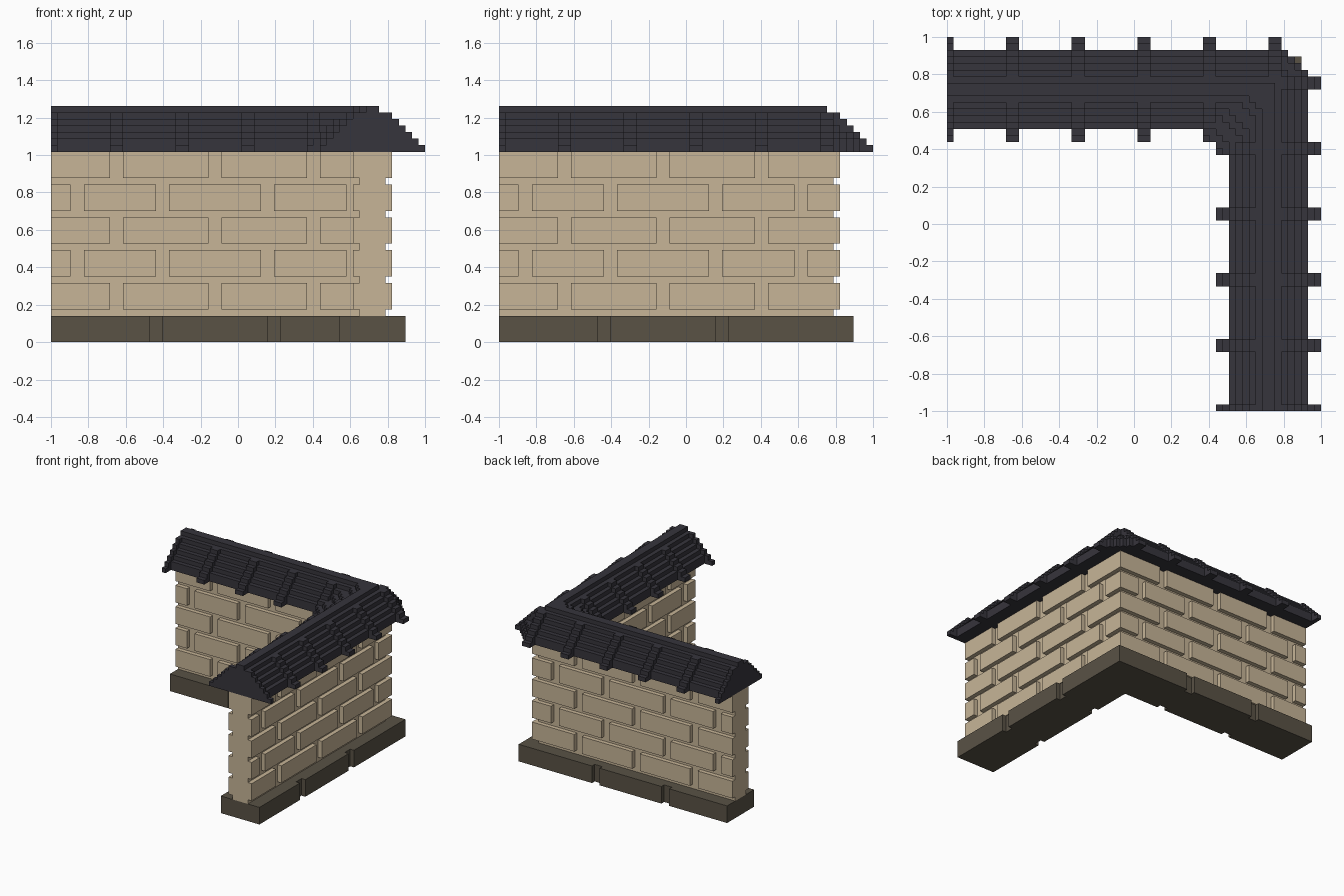
import bpy, bmesh
from mathutils import Matrix, Vector

cube = bpy.data.objects.get("Cube")
if cube:
    bpy.data.objects.remove(cube)

SIZE = 57            # blocks along the longest side
U = 2 / SIZE         # one block
MID = 49             # centre line of both wall runs


def material(name, rgb):
    mat = bpy.data.materials.new(name)
    mat.use_nodes = True
    mat.diffuse_color = (*rgb, 1)
    mat.node_tree.nodes["Principled BSDF"].inputs["Base Color"].default_value = (*rgb, 1)
    return mat


def box(bm, x, y, z):
    """Box from three (low, high) block ranges."""
    low, high = (Vector(p) for p in zip(x, y, z))
    c = (low + high) / 2 * U - Vector((1, 1, 0))
    bmesh.ops.create_cube(bm, size=1, matrix=Matrix.Translation(c) @ Matrix.Diagonal((*((high - low) * U), 1)))


def both(bm, along, across, z):
    """The same box on the back run and, mirrored on the diagonal, on the side run."""
    box(bm, along, across, z)
    box(bm, across, along, z)


def run(bm, along, half, z):
    both(bm, along, (MID - half, MID + half), z)


def finish(bm, name, mat):
    mesh = bpy.data.meshes.new(name)
    bm.to_mesh(mesh)
    bm.free()
    mesh.materials.append(mat)
    bpy.context.collection.objects.link(bpy.data.objects.new(name, mesh))


stone = material("dark_stone", (0.10, 0.084, 0.06))
sand = material("sandstone", (0.57, 0.46, 0.31))
slate = material("roof_slate", (0.037, 0.035, 0.045))

# Foundation with narrow grooves
bm = bmesh.new()
run(bm, (0, 53), 4, (0, 4))
for span in ((0, 15), (17, 33), (35, 54)):
    run(bm, span, 5, (0, 4))
finish(bm, "foundation", stone)

# Recessed wall core
bm = bmesh.new()
run(bm, (0, 51), 2, (4, 29))
finish(bm, "wall_core", sand)

# Staggered brick courses, with joints two blocks wide
bm = bmesh.new()
for row in range(5):
    z = (5 + 5 * row, 9 + 5 * row)
    start = 0
    for joint in ((3, 16, 32, 45) if row % 2 else (9, 24, 39)):
        run(bm, (start, joint), 3, z)
        start = joint + 2
    if row % 2:
        box(bm, (start, 52), (start, 52), z)
    else:
        run(bm, (start, 52), 3, z)
finish(bm, "wall_bricks", sand)

# Stepped roof: rounded hip outside, stepped fillet in the valley
bm = bmesh.new()
for k, half in enumerate((6, 6, 5, 4, 3, 2, 1)):
    z = (29 + k, 30 + k)
    run(bm, (0, MID), half, z)
    for i in range(half):
        reach = sum((i + .5) ** 2 + (j + .5) ** 2 < (half + .25) ** 2 for j in range(half))
        box(bm, (MID + i, MID + i + 1), (MID, MID + reach), z)
    edge = MID - half
    fillet = 2 + (half - 1) // 2
    for i in range(fillet):
        box(bm, (edge - i - 1, edge - i), (edge - fillet + i, edge), z)
finish(bm, "roof", slate)

# Raised ribs across the roof slopes
bm = bmesh.new()
for start in range(-1, 50, 10):
    span = (max(start, 0), start + 2)
    for k in range(6):
        inner = MID if start > 40 else MID - 8 + k
        both(bm, span, (inner, MID + 8 - k), (29 + k, 30 + k))
finish(bm, "roof_ribs", slate)
